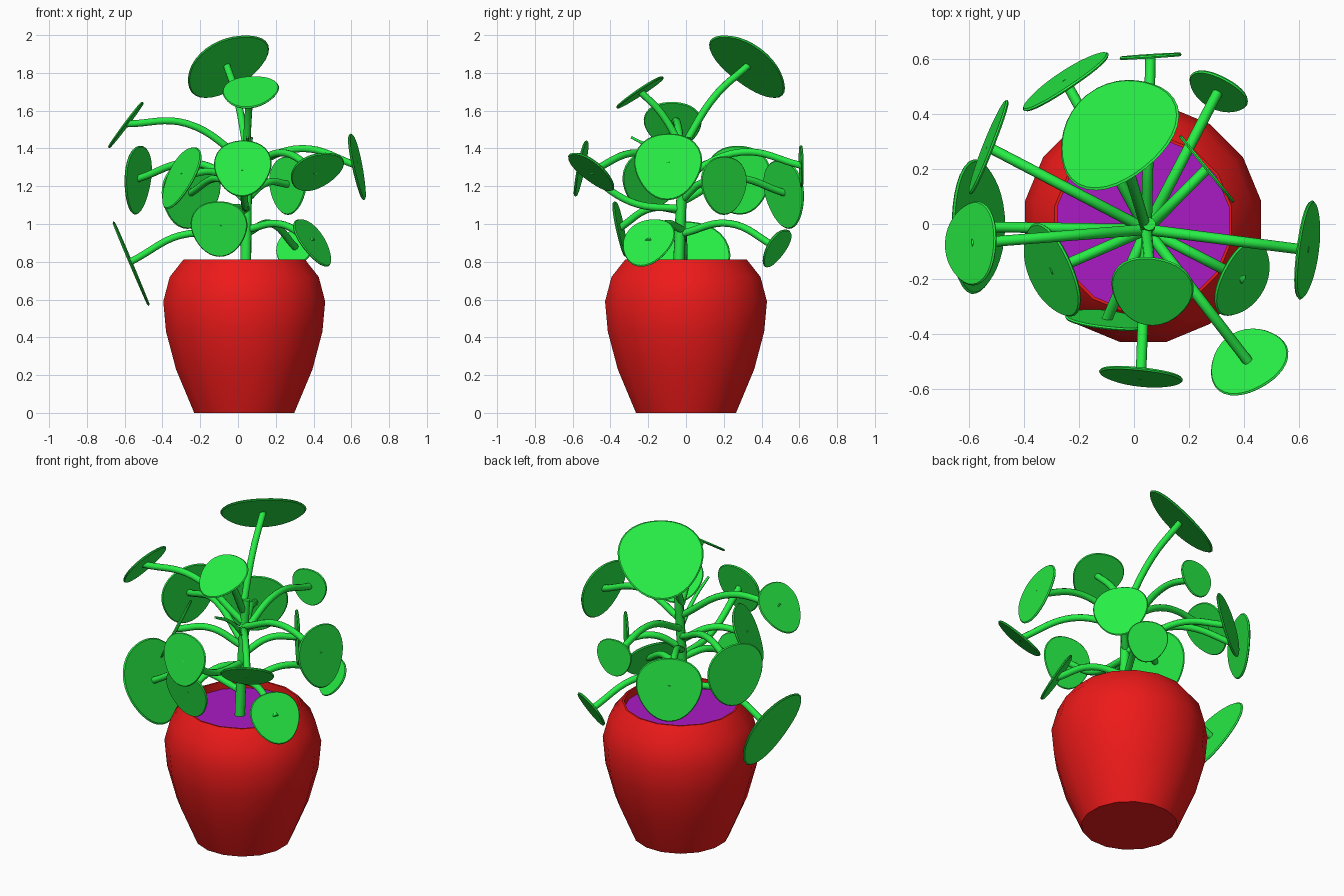
import bpy, bmesh
from math import pi, cos, sin, sqrt, radians
from mathutils import Vector, Matrix

if "Cube" in bpy.data.objects:
    bpy.data.objects.remove(bpy.data.objects["Cube"])


def material(name, rgb):
    m = bpy.data.materials.new(name)
    m.diffuse_color = (*rgb, 1)
    m.use_nodes = True
    m.node_tree.nodes["Principled BSDF"].inputs["Base Color"].default_value = m.diffuse_color
    return m


GREEN = material("leaf_green", (0.02, 0.85, 0.06))
RED = material("pot_red", (0.85, 0.01, 0.01))
PURPLE = material("soil_purple", (0.4, 0.01, 0.55))
CX = 0.033
UP = Vector((0, 0, 1))


def loft(name, rings, mat, cap_first=True, cap_last=True):
    # skin a row of equal rings, smooth except at sharp edges
    bm = bmesh.new()
    rings = [[bm.verts.new(p) for p in ring] for ring in rings]
    for a, b in zip(rings, rings[1:]):
        for i in range(len(a)):
            bm.faces.new((a[i - 1], a[i], b[i], b[i - 1]))
    if cap_first:
        bm.faces.new(rings[0])
    if cap_last:
        bm.faces.new(rings[-1])
    bmesh.ops.recalc_face_normals(bm, faces=bm.faces)
    me = bpy.data.meshes.new(name)
    bm.to_mesh(me)
    bm.free()
    me.materials.append(mat)
    ob = bpy.data.objects.new(name, me)
    bpy.context.collection.objects.link(ob)
    bpy.ops.object.select_all(action='DESELECT')
    bpy.context.view_layer.objects.active = ob
    ob.select_set(True)
    bpy.ops.object.shade_smooth_by_angle(angle=0.6)


def circle(r, z, sides=16):
    angles = [2 * pi * (i + .5) / sides for i in range(sides)]
    return [(CX + r * cos(t), r * sin(t), z) for t in angles]


def stalk(name, pts, radius, taper=0.95):
    cu = bpy.data.curves.new(name, 'CURVE')
    cu.dimensions = '3D'
    cu.bevel_depth = radius
    cu.bevel_resolution = 3
    cu.resolution_u = 8
    cu.use_fill_caps = True
    sp = cu.splines.new('BEZIER')
    sp.bezier_points.add(len(pts) - 1)
    for i, (bp, p) in enumerate(zip(sp.bezier_points, pts)):
        bp.co = p
        bp.handle_left_type = bp.handle_right_type = 'AUTO'
        bp.radius = 1 + (taper - 1) * i / (len(pts) - 1)
    cu.materials.append(GREEN)
    bpy.context.collection.objects.link(bpy.data.objects.new(name, cu))


def leaf(name, centre, normal, r, count=36, thick=0.006):
    # softly three-cornered disc, tip pointing downhill
    tip = (normal * normal.z - UP).normalized()
    side = normal.cross(tip)

    def outline(scale, h):
        ring = []
        for i in range(count):
            t = 2 * pi * i / count
            d = r * scale * (1 + 0.045 * cos(3 * t))
            ring.append(centre + d * (tip * cos(t) + side * sin(t)) + normal * h)
        return ring
    loft(name, [outline(0.97, -thick), outline(1, 0), outline(0.97, thick)], GREEN)


def leaf_on_stalk(name, x, y, z, tilt, r, start_z, turn=0, arch=0.16):
    # the leaf faces away from the stem; its stalk arches in proportion to reach
    centre = Vector((x, y, z))
    start = Vector((0.045, -0.02, start_z))
    out = centre - start
    out.z = 0
    reach = out.length
    facing = Matrix.Rotation(radians(turn), 3, 'Z') @ out.normalized()
    normal = facing * sqrt(1 - tilt * tilt) + UP * tilt
    leaf(name, centre, normal, r)
    middle = (start + centre) / 2 + UP * arch * reach
    stalk(name + "_stalk", [start, middle, centre], 0.02)


# pot and soil
POT = [(0.27, 0), (0.368, 0.23), (0.422, 0.43), (0.437, 0.59),
       (0.402, 0.72), (0.328, 0.812), (0.318, 0.812), (0.318, 0.74)]
loft("pot", [circle(r, z) for r, z in POT], RED, cap_last=False)
loft("soil", [circle(0.318, 0.74), circle(0.318, 0.765)], PURPLE)

# main stem and bare young shoot
stalk("main_stem", [(.04, -.04, .75), (.048, -.02, 1.2), (.055, 0, 1.46)], 0.03, 0.8)
stalk("young_shoot", [(.05, -.03, 1.26), (.05, -.15, 1.38), (.05, -.29, 1.46)], 0.014, 0.5)

# crown leaves
leaf_on_stalk("crown_leaf_large", -.06, .33, 1.84, .72, .238, 1.4, turn=22)
leaf_on_stalk("crown_leaf_front", .065, -.24, 1.70, .83, .149, 1.4, turn=-15)
leaf_on_stalk("crown_leaf_left", -.59, -.07, 1.53, .6, .152, 1.33, turn=-8)

# middle leaves
leaf_on_stalk("middle_leaf_left", -.53, .28, 1.24, .08, .183, 1.2, turn=6)
leaf_on_stalk("middle_leaf_front_left", -.30, -.17, 1.25, .43, .181, 1.18)
leaf_on_stalk("middle_leaf_back_left", -.25, .52, 1.165, .16, .185, 1.12, turn=5)
leaf_on_stalk("middle_leaf_back_right", .265, .2, 1.21, 0, .155, 1.13, turn=-6)
leaf_on_stalk("middle_leaf_front_right", .415, -.5, 1.28, -.74, .149, 1.28, turn=-8)
leaf_on_stalk("middle_leaf_right", .63, -.095, 1.31, .2, .18, 1.3)
leaf_on_stalk("middle_leaf_front", .025, -.555, 1.30, .2, .152, 1.08, turn=-4, arch=-.14)
leaf_on_stalk("middle_leaf_back", .06, .61, 1.31, .02, .112, 1.25, turn=5)

# low leaves
leaf_on_stalk("low_leaf_left", -.57, -.01, .80, -.39, .243, .9)
leaf_on_stalk("low_leaf_back_right", .305, .48, .875, -.5, .115, .95)
leaf_on_stalk("low_leaf_front_right", .395, -.2, .905, .54, .149, .97)
leaf_on_stalk("low_leaf_front", -.1, -.35, .98, -.2, .15, 1.07, turn=17)
